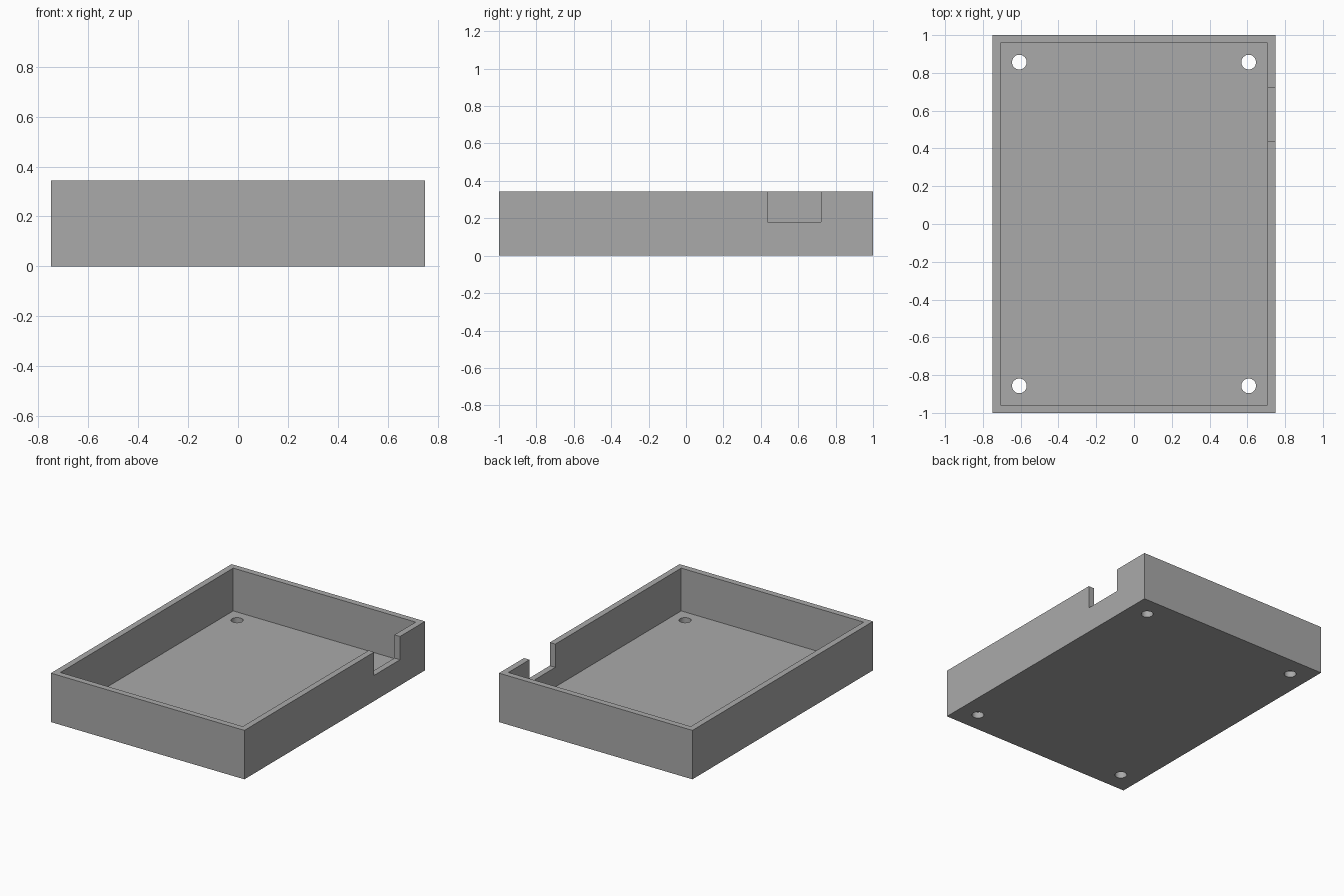
import bpy

if "Cube" in bpy.data.objects:
    bpy.data.objects.remove(bpy.data.objects["Cube"], do_unlink=True)

WIDTH, LENGTH, HEIGHT = 1.5, 2.0, 0.343
WALL = 0.043
HOLE_X, HOLE_Y, HOLE_R = 0.607, 0.857, 0.039
NOTCH_Y, NOTCH_WIDTH, NOTCH_Z = 0.58, 0.286, 0.18

# Plain grey plastic
grey = bpy.data.materials.new("grey plastic")
grey.use_nodes = True
colour = (0.4, 0.4, 0.4, 1)
grey.diffuse_color = colour
grey.node_tree.nodes["Principled BSDF"].inputs["Base Color"].default_value = colour


def box(name, low, high):
    """Axis-aligned box between two corners."""
    centre = [(a + b) / 2 for a, b in zip(low, high)]
    bpy.ops.mesh.primitive_cube_add(size=1, location=centre)
    obj = bpy.context.object
    obj.name = name
    obj.scale = [b - a for a, b in zip(low, high)]
    bpy.ops.object.transform_apply(location=True, rotation=False, scale=True)
    obj.data.materials.append(grey)
    return obj


def cut(target, cutter):
    """Subtract the cutter from the target, then discard it."""
    cutter.hide_render = True
    mod = target.modifiers.new("cut", "BOOLEAN")
    mod.operation = "DIFFERENCE"
    mod.solver = "EXACT"
    mod.object = cutter
    bpy.context.view_layer.objects.active = target
    bpy.ops.object.modifier_apply(modifier=mod.name)
    bpy.data.objects.remove(cutter, do_unlink=True)


# Open tray: solid block with a hollow
x, y = WIDTH / 2, LENGTH / 2
tray = box("enclosure_tray", (-x, -y, 0), (x, y, HEIGHT))
cut(tray, box("hollow_cutter", (WALL - x, WALL - y, WALL),
              (x - WALL, y - WALL, HEIGHT + 1)))

# Cable notch in the +x wall
cut(tray, box("notch_cutter", (x - 2 * WALL, NOTCH_Y - NOTCH_WIDTH / 2, NOTCH_Z),
              (x + WALL, NOTCH_Y + NOTCH_WIDTH / 2, HEIGHT + 1)))

# Screw holes through the floor corners
for sx in (-1, 1):
    for sy in (-1, 1):
        bpy.ops.mesh.primitive_cylinder_add(
            vertices=32, radius=HOLE_R, depth=4 * WALL,
            location=(sx * HOLE_X, sy * HOLE_Y, WALL / 2))
        hole = bpy.context.object
        hole.name = "screw_hole_cutter"
        hole.data.materials.append(grey)
        cut(tray, hole)

# Smooth hole walls, crisp box edges
bpy.ops.object.select_all(action="DESELECT")
tray.select_set(True)
bpy.context.view_layer.objects.active = tray
bpy.ops.object.shade_smooth_by_angle()
